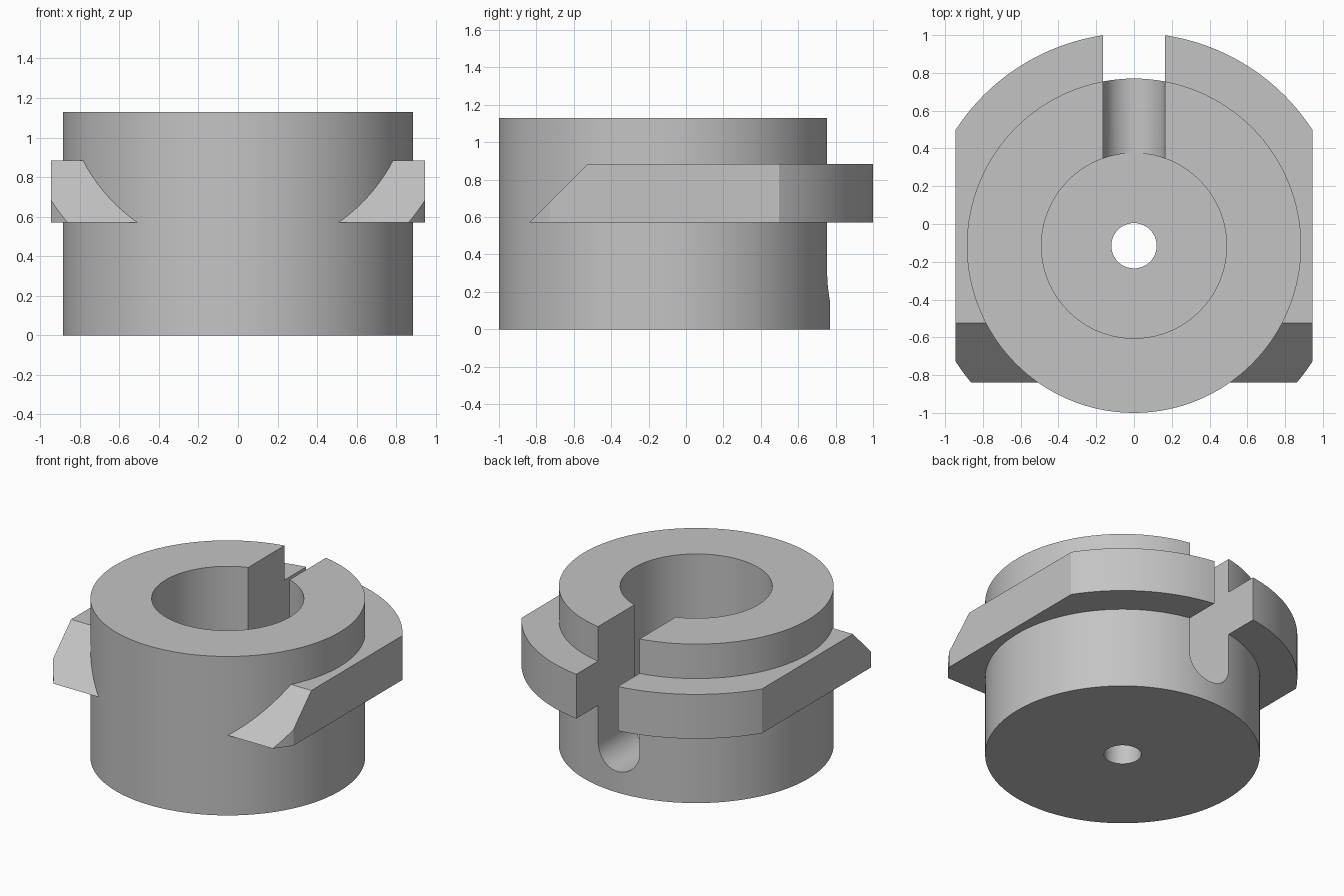
import bpy, bmesh, math
from mathutils import Vector

cube = bpy.data.objects.get("Cube")
if cube:
    bpy.data.objects.remove(cube, do_unlink=True)

CENTRE_Y = -0.115      # axis of the round body
SLOT = 0.163           # half width of the keyway
FLOOR = 0.15           # floor of the bore

steel = bpy.data.materials.new("grey_steel")
steel.use_nodes = True
grey = (0.55, 0.55, 0.55, 1)
steel.diffuse_color = grey
steel.node_tree.nodes["Principled BSDF"].inputs["Base Color"].default_value = grey


def prism(name, points, to_start, sweep):
    """Extrude a closed 2D outline; to_start maps its points into 3D."""
    bm = bmesh.new()
    face = bm.faces.new([bm.verts.new(to_start(a, b)) for a, b in points])
    moved = bmesh.ops.extrude_face_region(bm, geom=[face])["geom"]
    verts = [g for g in moved if isinstance(g, bmesh.types.BMVert)]
    bmesh.ops.translate(bm, verts=verts, vec=Vector(sweep))
    bmesh.ops.recalc_face_normals(bm, faces=bm.faces)
    mesh = bpy.data.meshes.new(name)
    bm.to_mesh(mesh)
    bm.free()
    mesh.materials.append(steel)
    obj = bpy.data.objects.new(name, mesh)
    bpy.context.collection.objects.link(obj)
    return obj


def cylinder(name, radius, low, high, sides=128):
    ring = [(radius * math.cos(math.tau * i / sides),
             CENTRE_Y + radius * math.sin(math.tau * i / sides)) for i in range(sides)]
    return prism(name, ring, lambda x, y: (x, y, low), (0, 0, high - low))


def combine(target, tool, operation):
    mod = target.modifiers.new(operation.lower(), "BOOLEAN")
    mod.operation, mod.object, mod.solver = operation, tool, "EXACT"
    bpy.context.view_layer.objects.active = target
    bpy.ops.object.modifier_apply(modifier=mod.name)
    bpy.data.objects.remove(tool, do_unlink=True)


# Flange: a disc trimmed by flat sides and a sloping front
flange = cylinder("flange", 1.126, 0.57, 0.885, 192)
side_profile = [(-0.94, 0.47), (1.3, 0.47), (1.3, 1.0), (-0.41, 1.0)]
trim = prism("flange_trim", side_profile, lambda y, z: (-0.945, y, z), (1.89, 0, 0))
combine(flange, trim, "INTERSECT")

# Round body joined with the flange
hub = cylinder("slotted_hub", 0.885, 0, 1.13)
combine(hub, flange, "UNION")

# Blind bore and small through hole
combine(hub, cylinder("bore_cutter", 0.49, FLOOR - 0.001, 1.4), "DIFFERENCE")
combine(hub, cylinder("hole_cutter", 0.12, -0.2, 0.6, 64), "DIFFERENCE")

# Round-bottomed keyway through the back wall and flange
arc = [(-SLOT * math.cos(math.pi * i / 32),
        FLOOR + SLOT - SLOT * math.sin(math.pi * i / 32)) for i in range(33)]
keyway = arc + [(SLOT, 1.4), (-SLOT, 1.4)]
cutter = prism("keyway_cutter", keyway, lambda x, z: (x, 0.1, z), (0, 1.2, 0))
combine(hub, cutter, "DIFFERENCE")

# Smooth round walls, crisp edges
bpy.ops.object.select_all(action="DESELECT")
hub.select_set(True)
bpy.context.view_layer.objects.active = hub
bpy.ops.object.shade_smooth_by_angle(angle=math.radians(25))
